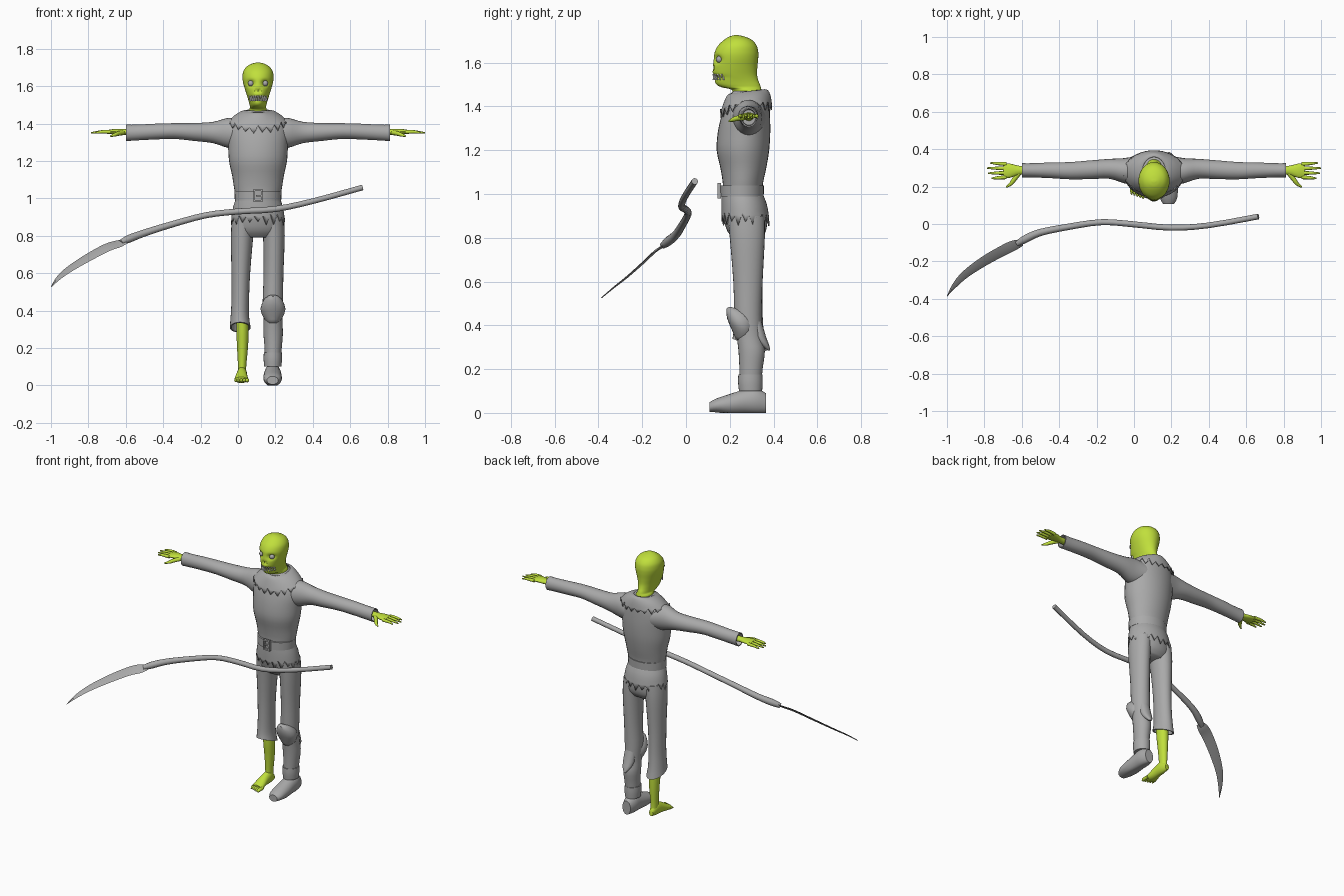
import bpy, bmesh, math, random
from mathutils import Vector

random.seed(4)
CX = 0.107  # centre line of the figure


def material(name, rgb):
    m = bpy.data.materials.new(name)
    m.diffuse_color = (*rgb, 1)
    return m


GREY = material("grey_cloth_and_metal", (0.40, 0.40, 0.40))
SKIN = material("lime_skin", (0.53, 0.74, 0.045))
BONE = material("tooth_white", (0.8, 0.8, 0.78))


def skin_rings(name, rings, mat, cap=True, angle=50, solid=0):
    """Bridge a list of point rings into one smooth-shaded surface."""
    bm = bmesh.new()
    vs = [[bm.verts.new(p) for p in r] for r in rings]
    n = len(rings[0])
    for a, b in zip(vs, vs[1:]):
        for i in range(n):
            j = (i + 1) % n
            bm.faces.new((a[i], a[j], b[j], b[i]))
    if cap:
        bm.faces.new(vs[0])
        bm.faces.new(vs[-1])
    bmesh.ops.recalc_face_normals(bm, faces=bm.faces)
    me = bpy.data.meshes.new(name)
    bm.to_mesh(me)
    bm.free()
    ob = bpy.data.objects.new(name, me)
    bpy.context.collection.objects.link(ob)
    me.materials.append(mat)
    if solid:
        mod = ob.modifiers.new("thickness", 'SOLIDIFY')
        mod.thickness = solid
    bpy.context.view_layer.objects.active = ob
    ob.select_set(True)
    bpy.ops.object.shade_smooth_by_angle(angle=math.radians(angle))
    ob.select_set(False)
    return ob


def smooth(rows, sub):
    """Catmull-Rom interpolation of rows of numbers."""
    out = []
    for i in range(len(rows) - 1):
        p = [rows[max(0, min(len(rows) - 1, i + k))] for k in (-1, 0, 1, 2)]
        for s in range(sub):
            t = s / sub
            out.append([b + .5 * t * (c - a + t * (2*a - 5*b + 4*c - d + t * (3*(b - c) + d - a)))
                        for a, b, c, d in zip(*p)])
    return out + [list(rows[-1])]


def loft(name, rows, mat, axis='z', n=24, sub=3, warp=None, hollow=0, jag=0, **kw):
    """Ellipses (position, centre 1, centre 2, radius 1, radius 2) along an axis."""
    rows = smooth(rows, sub)
    if hollow:
        t, a, b, r, q = rows[-1]
        rows += [[t, a, b, r * .86, q * .86], [t + hollow, a, b, r * .8, q * .8]]
    rings = []
    for k, (t, a, b, r, q) in enumerate(rows):
        ring = []
        for i in range(n):
            w = math.tau * i / n
            u, v = a + r * math.cos(w), b + q * math.sin(w)
            h = t
            if jag and k == len(rows) - 1:
                h += random.uniform(.3, 1) * jag * (1 if i % 2 else -1)
            p = Vector({'z': (u, v, h), 'x': (h, u, v), 'y': (u, h, v)}[axis])
            ring.append(warp(p) if warp else p)
        rings.append(ring)
    return skin_rings(name, rings, mat, **kw)


def tube(name, rows, mat, n=10, sub=3):
    """Round tube through rows of x, y, z, radius."""
    rows = smooth(rows, sub)
    pts = [Vector(r[:3]) for r in rows]
    rings = []
    for i, p in enumerate(pts):
        d = pts[min(i + 1, len(pts) - 1)] - pts[max(i - 1, 0)]
        q = d.to_track_quat('X', 'Z')
        rings.append([p + q @ Vector((0, math.cos(math.tau * k / n), math.sin(math.tau * k / n))) * rows[i][3]
                      for k in range(n)])
    return skin_rings(name, rings, mat)


def box(name, c, s):
    rings = [[Vector((c[0] + a * s[0] / 2, c[1] + b * s[1] / 2, c[2] + k * s[2] / 2))
              for a, b in ((-1, -1), (1, -1), (1, 1), (-1, 1))] for k in (-1, 1)]
    return skin_rings(name, rings, GREY, angle=30)


# Head and neck: z, front y, back y, half width; sockets, nose and mouth pressed in
profile = [(1.40, .195, .36, .075), (1.44, .205, .352, .058), (1.475, .21, .345, .047),
           (1.487, .165, .342, .043), (1.50, .14, .338, .045), (1.52, .13, .33, .05),
           (1.545, .122, .325, .058), (1.58, .123, .326, .069), (1.62, .127, .33, .08),
           (1.65, .132, .33, .083), (1.68, .148, .322, .078), (1.705, .175, .30, .06),
           (1.72, .20, .265, .033), (1.726, .222, .235, .01)]
dents = [(-.038, 1.615, .018, .016, .02), (.038, 1.615, .018, .016, .02), (-.009, 1.575, .006, .01, .012),
         (.009, 1.575, .006, .01, .012), (0, 1.535, .045, .011, .018)]


def face(p):
    if p.y < .21:
        for dx, z, wx, wz, depth in dents:
            p.y += depth * math.exp(-((p.x - CX - dx) / wx) ** 2 - ((p.z - z) / wz) ** 2)
    return p


loft("head", [(z, CX, (f + b) / 2, w, (b - f) / 2) for z, f, b, w in profile],
     SKIN, n=64, sub=6, warp=face)
for s in (-1, 1):
    bpy.ops.mesh.primitive_uv_sphere_add(segments=16, ring_count=10, radius=.016,
                                         location=(CX + s * .038, .153, 1.615))
    eye = bpy.context.object
    eye.name = "eye"
    eye.data.materials.append(GREY)
    bpy.ops.object.shade_smooth()
    eye.select_set(False)
for i in range(9):  # jagged teeth, upper and lower
    a = math.radians(-52 + 13 * i)
    for z, tip in ((1.549, 1.529), (1.521, 1.54)):
        a2 = a + (.1 if tip > z else 0)
        c = (CX + .055 * math.sin(a2), .222 - .096 * math.cos(a2))
        loft("tooth", [(z, *c, .0065, .006), (tip, *c, .0015, .0015)], BONE, n=6, sub=1)

# Shirt body, torn collar and torn hem
loft("shirt_body", [(1.0, CX, .258, .115, .09), (1.05, CX, .26, .127, .092), (1.12, CX, .262, .138, .105),
                    (1.2, CX, .26, .155, .12), (1.28, CX, .265, .16, .12), (1.35, CX, .272, .163, .112),
                    (1.41, CX, .28, .145, .1), (1.45, CX, .285, .09, .085), (1.47, CX, .285, .062, .07)],
     GREY, n=32)


def drape(p):  # raised at the back and over the shoulders
    p.z += .12 * (p.y - .285) + .22 * max(0, abs(p.x - CX) - .06)
    return p


loft("torn_collar", [(1.47, CX, .282, .062, .076), (1.462, CX, .282, .085, .094),
                     (1.43, CX, .28, .125, .108), (1.385, CX, .275, .165, .119)],
     GREY, n=44, warp=drape, jag=.022, cap=False, solid=.006)
loft("torn_shirt_hem", [(1.0, CX, .257, .118, .094), (.95, CX, .266, .134, .104),
                        (.885, CX, .272, .144, .109)],
     GREY, n=40, jag=.03, cap=False, solid=.006)

# Belt and buckle
loft("belt", [(.988, CX, .256, .124, .099), (1.04, CX, .256, .126, .1)], GREY, n=32, sub=1)
for s in (-1, 1):
    box("buckle_side", (CX + s * .02, .152, 1.015), (.01, .014, .07))
    box("buckle_bar", (CX, .152, 1.015 + s * .03), (.04, .014, .01))
box("buckle_prong", (CX + .005, .15, 1.015), (.032, .01, .008))

# Sleeves and hands
for s in (-1, 1):
    def arm(rows):
        return [(CX + s * r[0], *r[1:]) for r in rows]
    loft("sleeve", arm([(.09, .285, 1.345, .08, .08), (.16, .285, 1.35, .067, .08), (.24, .295, 1.352, .053, .057),
                        (.34, .29, 1.355, .05, .048), (.45, .285, 1.36, .046, .042), (.55, .287, 1.357, .042, .042),
                        (.65, .287, 1.352, .038, .042), (.705, .287, 1.35, .038, .044)]),
         GREY, axis='x', hollow=-.04 * s)
    loft("palm", arm([(.65, .287, 1.353, .022, .02), (.72, .287, 1.355, .024, .016),
                      (.77, .285, 1.357, .038, .014), (.805, .285, 1.355, .039, .01)]), SKIN, axis='x', n=16)
    for i, end in enumerate((.868, .888, .892, .875)):
        y = .25 + .0235 * i
        tube("finger", arm([(.79, y, 1.355, .0105), (.835, y + .002 * (i - 1.5), 1.356, .009),
                            (end, y + .004 * (i - 1.5), 1.35, .004)]), SKIN, n=8)
    tube("thumb", arm([(.72, .275, 1.352, .014), (.75, .235, 1.346, .012), (.765, .215, 1.34, .01),
                       (.79, .197, 1.333, .004)]), SKIN, n=8)

# Trousers
loft("trouser_seat", [(1.0, CX, .255, .115, .09), (.95, CX, .265, .13, .1), (.9, CX, .27, .138, .102),
                      (.83, CX, .277, .136, .088), (.79, CX, .28, .1, .055)], GREY, n=32)
loft("long_trouser_leg", [(.9, .183, .275, .062, .085), (.8, .192, .28, .058, .08), (.6, .19, .283, .053, .067),
                          (.45, .186, .283, .054, .062), (.35, .187, .29, .05, .058), (.28, .188, .3, .052, .06),
                          (.2, .188, .297, .046, .053), (.1, .185, .293, .04, .048)], GREY)


def slant(p):
    if p.z < .4:
        p.z += .4 * (.29 - p.y) * (.4 - p.z) / .1
    return p


loft("short_trouser_leg", [(.9, .031, .275, .062, .085), (.8, .022, .28, .06, .08), (.6, .015, .283, .05, .067),
                           (.45, .012, .285, .047, .065), (.36, .01, .287, .05, .07), (.31, .012, .29, .056, .078)],
     GREY, warp=slant, hollow=.04)

# Bare shin and foot
loft("bare_shin", [(.42, .02, .29, .03, .04), (.3, .024, .295, .033, .042), (.2, .024, .3, .029, .036),
                   (.1, .022, .3, .022, .03), (.04, .022, .3, .022, .032)], SKIN)


def floor_at(h):
    def clamp(p):
        p.z = max(p.z, h)
        return p
    return clamp


loft("bare_foot", [(.338, .022, .042, .014, .02), (.30, .022, .058, .025, .042), (.25, .02, .052, .029, .036),
                   (.2, .018, .036, .036, .024), (.172, .017, .03, .036, .015)], SKIN, axis='y', warp=floor_at(.013))
for i in range(5):
    x = -.013 + .0155 * i
    r = .0075 + .0008 * i
    tube("toe", [(x, .19, .028, r), (x, .172 - .005 * i, .027, r), (x, .158 - .005 * i, .02, r * .5)], SKIN, n=8)

# Armoured boot, ankle cuff, calf flap and knee guard
loft("boot", [(.365, .185, .045, .03, .045), (.32, .185, .055, .044, .06), (.27, .185, .052, .047, .056),
              (.2, .185, .04, .05, .046), (.14, .185, .034, .046, .032), (.108, .185, .027, .03, .022)],
     GREY, axis='y', warp=floor_at(0))
loft("ankle_cuff", [(.175, .186, .294, .048, .055), (.14, .186, .294, .049, .056), (.1, .186, .295, .046, .053)], GREY)
loft("calf_flap", [(.42, .187, .32, .035, .025), (.35, .187, .335, .038, .03),
                   (.31, .187, .36, .026, .02), (.285, .187, .38, .006, .005)], GREY, n=12, sub=2)


def tilt(p):
    p.z -= .35 * (p.y - .19)
    return p


loft("knee_guard", [(.49, .187, .255, .03, .05), (.475, .187, .252, .05, .067), (.43, .187, .25, .067, .062),
                    (.385, .187, .255, .05, .045), (.35, .187, .25, .022, .022)], GREY, n=20, sub=2, warp=tilt)

# Scythe shaft
tube("scythe_shaft", [(.665, .04, 1.058, .015), (.4, -.007, .985, .015), (.2, -.02, .943, .016),
                      (0, -.002, .93, .016), (-.17, .01, .91, .016), (-.35, -.015, .862, .017),
                      (-.5, -.045, .815, .019), (-.58, -.08, .785, .021), (-.625, -.105, .765, .015)], GREY, n=12)

# Curved scythe blade, lens-shaped in section
N = Vector((1, 0, 0)).cross(Vector((0, .81, .585)))
rows = smooth([(-.6, -.1, .77, .02), (-.64, -.113, .757, .032), (-.7, -.142, .737, .033), (-.8, -.198, .684, .03),
               (-.9, -.268, .622, .023), (-.96, -.33, .573, .014), (-1.0, -.387, .525, .001)], 4)
rings = []
for i, r in enumerate(rows):
    p = Vector(r[:3])
    d = Vector(rows[min(i + 1, len(rows) - 1)][:3]) - Vector(rows[max(i - 1, 0)][:3])
    side = N.cross(d).normalized() * r[3]
    thick = N * (.002 + .12 * r[3])
    rings.append([p + side, p + thick, p - side, p - thick])
skin_rings("scythe_blade", rings, GREY, angle=30)
